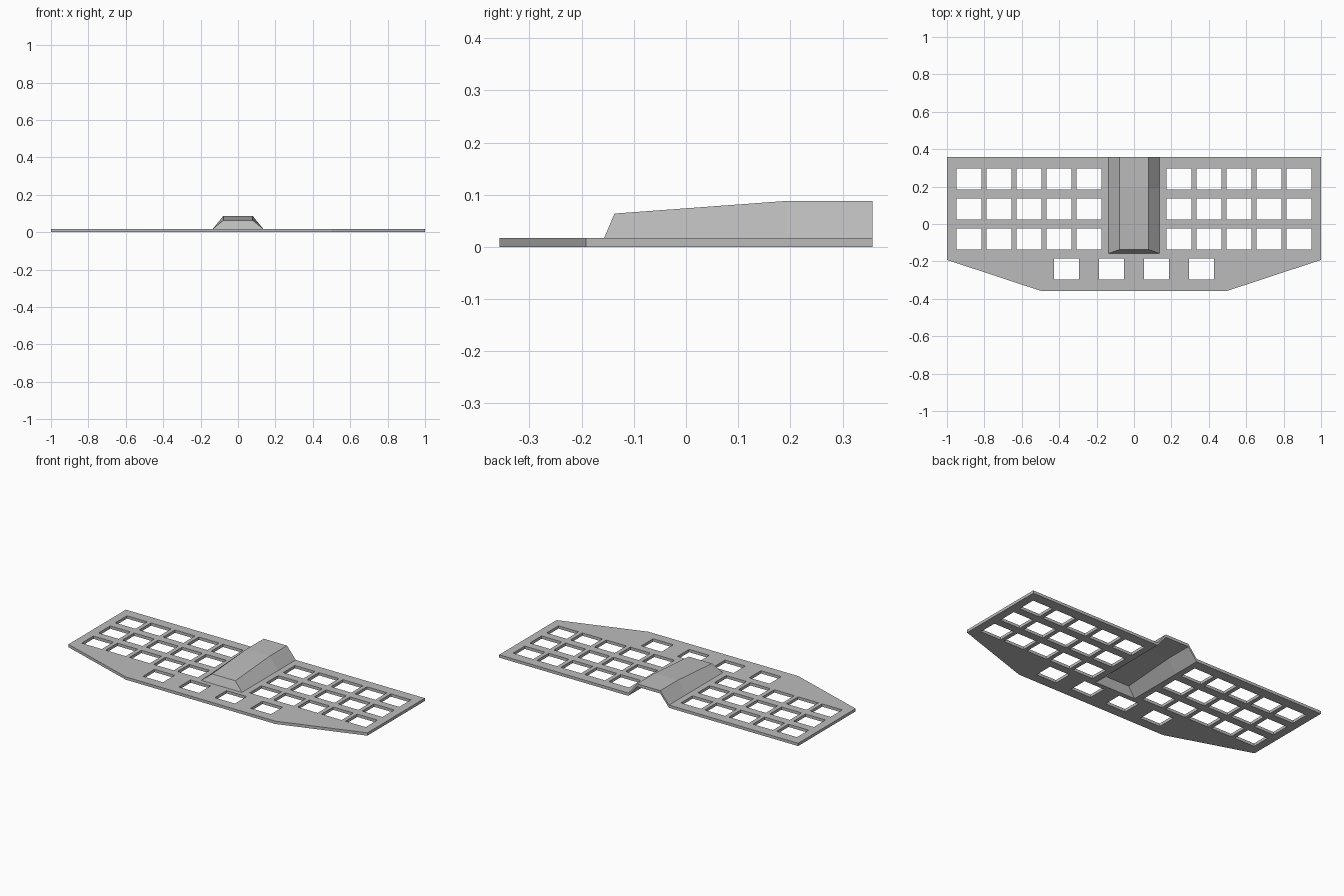
import bpy
import bmesh

THICK = 0.017      # sheet thickness
BACK = 0.357       # rear edge
HUMP_FRONT = -0.157
HUMP_HALF = 0.136  # half width of the hump at its foot
TOP_HALF = 0.078   # half width of the hump's flat top

if "Cube" in bpy.data.objects:
    bpy.data.objects.remove(bpy.data.objects["Cube"], do_unlink=True)

grey = bpy.data.materials.new("light_grey")
grey.use_nodes = True
colour = (0.5, 0.5, 0.5, 1)
grey.diffuse_color = colour
grey.node_tree.nodes["Principled BSDF"].inputs["Base Color"].default_value = colour


def finish(name, bm):
    bmesh.ops.recalc_face_normals(bm, faces=bm.faces)
    mesh = bpy.data.meshes.new(name)
    bm.to_mesh(mesh)
    bm.free()
    mesh.materials.append(grey)
    obj = bpy.data.objects.new(name, mesh)
    bpy.context.collection.objects.link(obj)
    return obj


def extrude_down(bm):
    """Turn an open sheet into a solid of the sheet thickness."""
    result = bmesh.ops.extrude_face_region(bm, geom=bm.faces[:], use_keep_orig=True)
    moved = [g for g in result["geom"] if isinstance(g, bmesh.types.BMVert)]
    bmesh.ops.translate(bm, verts=moved, vec=(0, 0, -THICK))


# Plate: mirrored outline with a notch under the hump
half = [(HUMP_HALF, HUMP_FRONT), (HUMP_HALF, BACK), (1, BACK), (1, -0.192), (0.5, -BACK)]
outline = half + [(-x, y) for x, y in reversed(half)]
bm = bmesh.new()
bm.faces.new([bm.verts.new((x, y, THICK)) for x, y in outline])
extrude_down(bm)
plate = finish("plate", bm)

# Window openings: three rows each side and one front row
centres = [(side * (0.241 + 0.1603 * col), 0.24 - 0.1605 * row)
           for side in (-1, 1) for col in range(5) for row in range(3)]
centres += [(0.2405 * (i - 1.5), -0.2415) for i in range(4)]
bm = bmesh.new()
for x, y in centres:
    box = bmesh.ops.create_cube(bm, size=1)["verts"]
    bmesh.ops.scale(bm, verts=box, vec=(0.135, 0.112, 0.2))
    bmesh.ops.translate(bm, verts=box, vec=(x, y, 0))
cutter = finish("window_cutter", bm)
cutter.hide_render = True
cutter.hide_viewport = True
cutter.display_type = 'WIRE'
cut = plate.modifiers.new("windows", 'BOOLEAN')
cut.operation = 'DIFFERENCE'
cut.solver = 'EXACT'
cut.object = cutter

# Hump: hollow tapered channel, open at the back; (foot y, top y, top z)
stations = [(HUMP_FRONT, -0.137, 0.064), (0.19, 0.19, 0.088), (BACK, BACK, 0.088)]
bm = bmesh.new()
rows = []
for foot_y, top_y, top_z in stations:
    section = [(-HUMP_HALF, foot_y, THICK), (-TOP_HALF, top_y, top_z),
               (TOP_HALF, top_y, top_z), (HUMP_HALF, foot_y, THICK)]
    rows.append([bm.verts.new(p) for p in section])
for a, b in zip(rows, rows[1:]):
    for i in range(3):
        bm.faces.new((a[i], a[i + 1], b[i + 1], b[i]))
bm.faces.new(rows[0])
bmesh.ops.recalc_face_normals(bm, faces=bm.faces)
extrude_down(bm)
finish("hump", bm)
